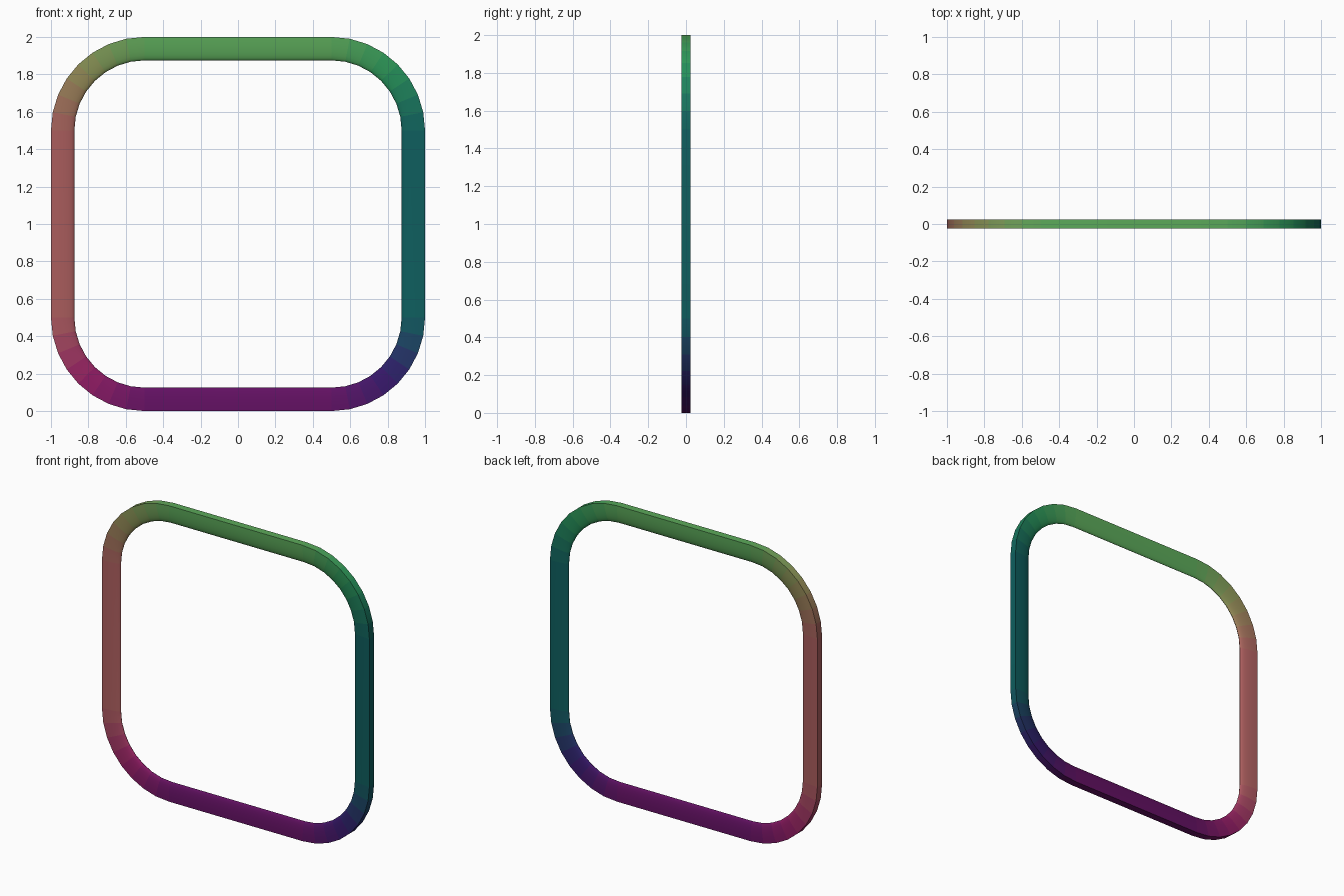
import bpy, bmesh, math

if "Cube" in bpy.data.objects:
    bpy.data.objects.remove(bpy.data.objects["Cube"])

DEPTH = 0.05      # thickness in y
WIDTH = 0.125     # bar width, outer edge to inner edge
RADIUS = 0.5      # outer corner radius
STEPS = 8         # segments per corner
ARC = 14          # segments in the rounded inner profile

# Colours round the loop: right, top right, top, top left, left, ...
WHEEL = [(14, 94, 94), (40, 152, 90), (92, 170, 90), (148, 148, 88),
         (172, 94, 94), (148, 28, 98), (98, 16, 98), (48, 24, 106)]


def linear(c):
    c /= 255
    return c / 12.92 if c <= 0.04045 else ((c + 0.055) / 1.055) ** 2.4


def wheel_colour(t):
    i = int(t) % 8
    f = t - int(t)
    a, b = WHEEL[i], WHEEL[(i + 1) % 8]
    return [linear(p + (q - p) * f) for p, q in zip(a, b)] + [1.0]


# Cross-section: flat outer edge, half ellipse facing inward
profile = []
for j in range(ARC + 1):
    a = math.pi * j / ARC
    profile.append((WIDTH * math.sin(a), -DEPTH / 2 * math.cos(a)))

mesh = bpy.data.meshes.new("ring_frame")
ring = bpy.data.objects.new("ring_frame", mesh)
bpy.context.collection.objects.link(ring)

# Sweep the cross-section round the rounded square
bm = bmesh.new()
sections, tints = [], []
for corner in range(4):
    mid = math.pi / 4 + corner * math.pi / 2
    cx = math.copysign(1 - RADIUS, math.cos(mid))
    cz = 1 + math.copysign(1 - RADIUS, math.sin(mid))
    for k in range(STEPS + 1):
        a = (corner + k / STEPS) * math.pi / 2
        sections.append([bm.verts.new((cx + (RADIUS - d) * math.cos(a), y,
                                       cz + (RADIUS - d) * math.sin(a)))
                         for d, y in profile])
        # corner segments blend, the straight bar takes the full colour
        blend = (k + 0.5) / STEPS if k < STEPS else 1.0
        tints.append(wheel_colour(2 * corner + 2 * blend))

n, m = len(sections), len(profile)
for s in range(n):
    mat = bpy.data.materials.new("tint_%02d" % s)
    mat.diffuse_color = tints[s]
    mat.use_nodes = True
    mat.node_tree.nodes["Principled BSDF"].inputs["Base Color"].default_value = mat.diffuse_color
    mesh.materials.append(mat)
    a, b = sections[s], sections[(s + 1) % n]
    for j in range(m):
        k = (j + 1) % m
        face = bm.faces.new((a[j], a[k], b[k], b[j]))
        face.material_index = s
bmesh.ops.recalc_face_normals(bm, faces=bm.faces[:])
bm.to_mesh(mesh)
bm.free()

# Smooth bars with a crisp outer rim
bpy.context.view_layer.objects.active = ring
ring.select_set(True)
bpy.ops.object.shade_smooth_by_angle(angle=math.radians(40))
